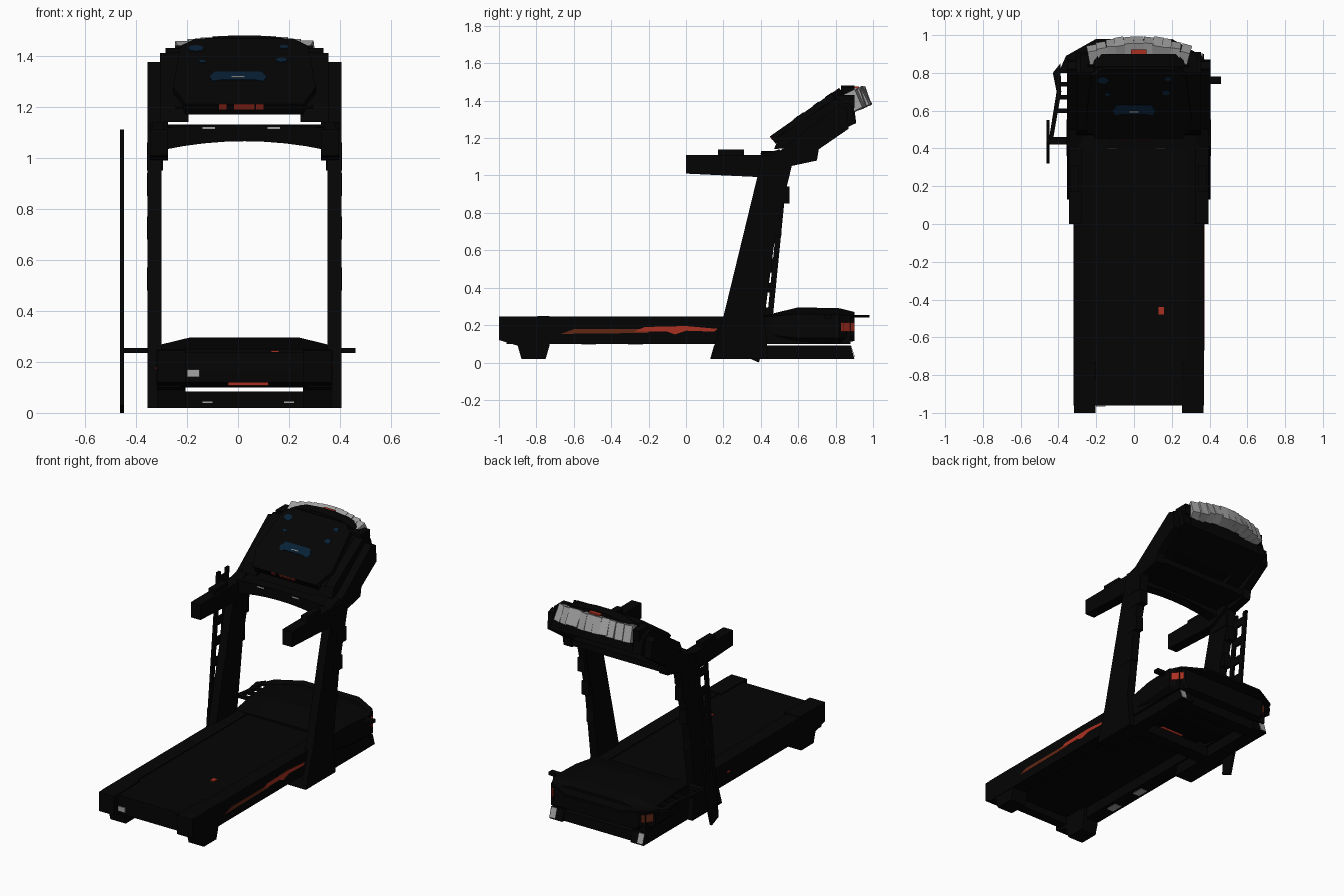
import bpy, bmesh, random
from math import radians, pi, cos, sin
from mathutils import Matrix, Vector

cube = bpy.data.objects.get("Cube")
if cube:
    bpy.data.objects.remove(cube, do_unlink=True)
random.seed(4)

# Main measures of the frame
CENTRE = .025
DECK_TOP, DECK_LOW, DECK_END = .245, .1, -.96
OUTER, INNER = .345, .25
BASE_LOW, BASE_TOP, BASE_END = .02, .09, .88
GRIP_TOP, GRIP_LOW = 1.11, 1
SKIN = .006


def material(name, red, green, blue):
    mat = bpy.data.materials.new(name)
    mat.use_nodes = True
    mat.diffuse_color = (red, green, blue, 1)
    shader = mat.node_tree.nodes["Principled BSDF"]
    shader.inputs["Base Color"].default_value = mat.diffuse_color
    return mat


BLACK = material("frame black", .0012, .0012, .0012)
BELT = material("belt black", .0014, .0014, .0014)
GREY = material("light grey", .36, .36, .36)
RED = material("accent red", .4, .03, .015)
BROWN = material("dark orange", .12, .02, .007)
NAVY = material("display navy", .002, .014, .035)


def loft(name, rings, mat=BLACK, matrix=Matrix()):
    """Skin a list of equal-length rings and cap both ends."""
    bm = bmesh.new()
    loops = [[bm.verts.new(matrix @ Vector(point)) for point in ring] for ring in rings]
    for low, high in zip(loops, loops[1:]):
        for i in range(len(low)):
            bm.faces.new((low[i - 1], low[i], high[i], high[i - 1]))
    bm.faces.new(loops[0])
    bm.faces.new(loops[-1])
    bmesh.ops.recalc_face_normals(bm, faces=bm.faces)
    mesh = bpy.data.meshes.new(name)
    bm.to_mesh(mesh)
    bm.free()
    mesh.materials.append(mat)
    part = bpy.data.objects.new(name, mesh)
    bpy.context.collection.objects.link(part)


def side_prism(name, profile, left, right, mat=BLACK):
    loft(name, [[(x, y, z) for y, z in profile] for x in (left, right)], mat)


def flat_plate(name, outline, low, high, mat=BLACK, matrix=Matrix()):
    loft(name, [[(x, y, z) for x, y in outline] for z in (low, high)], mat, matrix)


def box(name, x, y, z, mat=BLACK, matrix=Matrix()):
    outline = [(x[0], y[0]), (x[1], y[0]), (x[1], y[1]), (x[0], y[1])]
    flat_plate(name, outline, z[0], z[1], mat, matrix)


def pair(name, profile, inner, outer, mat=BLACK):
    for side, sign in (("right", -1), ("left", 1)):
        side_prism(f"{name}_{side}", profile, CENTRE + sign * inner, CENTRE + sign * outer, mat)


def around(middle, half):
    return middle - half, middle + half


def mirrored(half_outline, middle=CENTRE):
    """Close an outline given only by its half widths."""
    right = [(middle + width, along) for width, along in half_outline]
    left = [(middle - width, along) for width, along in reversed(half_outline)]
    return right + left


def rectangle(y, z):
    return [(y[0], z[0]), (y[1], z[0]), (y[1], z[1]), (y[0], z[1])]


def ellipse(x, y, wide, high, sides=8):
    turns = [2 * pi * i / sides for i in range(sides)]
    return [(x + wide * cos(turn), y + high * sin(turn)) for turn in turns]


# Running deck: side rails, belt, rear feet
pair("deck_rail", rectangle((DECK_END, BASE_END), (DECK_LOW, DECK_TOP)), INNER, OUTER)
box("running_belt", around(CENTRE, INNER), (DECK_END, .6), (.17, DECK_TOP - SKIN), BELT)
box("rear_roller_cover", around(CENTRE, INNER), (DECK_END, -.9), (.12, DECK_TOP - SKIN))
foot = [(-1, DECK_TOP), (-1, .12), (-.9, BASE_TOP), (-.88, BASE_LOW),
        (-.75, BASE_LOW), (-.73, BASE_TOP), (-.73, DECK_TOP + SKIN / 2)]
pair("rear_foot", foot, INNER - .02, OUTER - SKIN / 2)
box("belt_safety_mark", around(.145, .015), around(-.46, .02), (.23, DECK_TOP), RED)
box("rear_label", (-.2, -.15), (DECK_END - SKIN, DECK_END), (.14, .17), GREY)

# Accents along the rails
rail_side = CENTRE + OUTER
side_prism("rail_stripe_brown", [(-.67, .153), (-.2, .158), (-.2, .178), (-.6, .178)],
           rail_side - SKIN, rail_side + SKIN / 3, BROWN)
side_prism("rail_stripe_red", [(-.28, .165), (-.1, .165), (-.06, .15), (0, .17), (.15, .165),
                               (.17, .18), (0, .195), (-.22, .19)],
           rail_side - SKIN, rail_side + SKIN / 2, RED)
side_prism("rail_mark", rectangle((0, .03), (.17, .18)), CENTRE - OUTER - SKIN / 2, CENTRE - OUTER, RED)
for y in (-.52, -.27):
    box("underside_label", (-.3, -INNER), around(y, .04), (DECK_LOW - SKIN / 2, DECK_LOW), GREY)


# Motor hood: rings from the belt end to the far end
def hood_ring(y, width, low, shoulder, crown):
    half = [(width * .92, low), (width, low + .03), (width, shoulder), (width * .6, crown)]
    return [(x, y, z) for x, z in mirrored(half)]


loft("motor_hood", [hood_ring(.42, .34, .12, DECK_TOP, DECK_TOP + SKIN),
                    hood_ring(.6, .36, DECK_LOW, .26, .295),
                    hood_ring(.82, .375, DECK_LOW, .255, .29),
                    hood_ring(.9, .31, .115, .245, .27)])
flat_plate("hood_lip", mirrored([(.4, .8), (.36, .89), (.2, .98)], 0), .24, DECK_TOP + .01)
for sign, mat in ((-1, BROWN), (1, RED)):
    corner = [(CENTRE + sign * .37, .83), (CENTRE + sign * .32, .89),
              (CENTRE + sign * .325, .9), (CENTRE + sign * .375, .84)]
    flat_plate("hood_corner_accent", corner, .165, .215, mat)
box("hood_front_mark", (-.04, .12), (.4, .42), (.108, .12), RED)

# Base frame below the hood, with pale plates on its sloping end
base = [(.13, BASE_LOW), (.9, BASE_LOW), (BASE_END, BASE_TOP), (.15, BASE_TOP)]
pair("base_rail", base, INNER, OUTER)
slope_plate = [(.9, .03), (.9 + SKIN / 2, .03), (BASE_END + SKIN / 2, BASE_TOP), (BASE_END, BASE_TOP)]
pair("base_end_plate", slope_plate, .3, OUTER - SKIN, GREY)
for y in (.4, BASE_END - .045):
    box("base_crossbar", around(CENTRE, INNER), around(y, .045), (BASE_LOW, BASE_TOP - SKIN))
for x in (-.12, .2):
    box("base_label", around(x, .02), (.35, .36), (.038, .044), GREY)

# Leaning uprights with clamps at the back
upright = [(.13, BASE_LOW), (.2, DECK_TOP), (.41, GRIP_TOP), (.58, GRIP_TOP),
           (.48, .7), (.42, DECK_TOP), (.44, BASE_LOW)]
pair("upright", upright, .325, .38)
for z in (.48, .68, .85):
    back = .34 + z / 4
    pair("upright_clamp", rectangle((back - .1, back), (z, z + BASE_TOP)), .33, .382)
pair("upright_collar", rectangle((.4, .54), (.95, 1.06)), .32, .382)

# Hand grips
grip = [(0, GRIP_TOP), (0, GRIP_LOW + .01), (.42, GRIP_LOW - .01), (.56, 1.06), (.5, 1.14), (.4, GRIP_TOP)]
pair("hand_grip", grip, .3, .37)
pair("grip_switch", rectangle((.17, .31), (GRIP_TOP, 1.14)), .315, .36)

# Arched crossbar between the grips, and the tray behind it
arch = [CENTRE + i * .08 for i in range(-4, 5)]
lower = [(x, .4, 1.065 - (x - CENTRE) ** 2 / 3) for x in arch]
upper = [(x, .4, 1.13 - (x - CENTRE) ** 2 / 8) for x in reversed(arch)]
ring = lower + upper
loft("crossbar", [ring, [(x, y + .07, z) for x, y, z in ring]])
side_prism("tray", [(.45, 1.08), (.7, 1.09), (.7, 1.13), (.45, 1.12)], CENTRE - .32, CENTRE + .32)
for x in (-.115, .14):
    box("crossbar_sensor", around(x, .025), (.4 - SKIN / 3, .4), (1.112, 1.12), GREY)

# Arms and wings carrying the console
arm = [(.42, 1.09), (.5, 1.13), (.82, 1.375), (.86, 1.36), (.87, 1.25), (.71, 1.14), (.7, 1.08), (.56, 1.05)]
pair("console_arm", arm, .32, .38)
wing = [(.47, 1.14), (.5, 1.21), (.8, 1.41), (.88, 1.38), (.91, 1.28), (.65, 1.16)]
pair("console_wing", wing, .22, .33)

# Console body with a rounded cap
body = [(.48, 1.2), (.52, 1.18), (.7, 1.2), (.91, 1.28), (.9, 1.36), (.84, 1.44)]
side_prism("console_body", body, CENTRE - .27, CENTRE + .27)
cap = mirrored([(.26, 1.34), (.24, 1.44), (.15, 1.47), (.05, 1.48)])
loft("console_cap", [[(x, y, z) for x, z in cap] for y in (.83, .9)])
pair("cap_end", rectangle((.8, .9), (1.36, 1.43)), .24, .31)
box("cap_mark", around(CENTRE, .04), (.9, .925), (1.465, 1.475), RED)

# Sloping display panel, drawn flat and tilted into place
SLOPE = Matrix.Translation((0, .45, 1.21)) @ Matrix.Rotation(radians(35), 4, "X")
panel = mirrored([(.23, 0), (.28, .12), (.25, .4), (.19, .45)])
flat_plate("display_panel", panel, -.05, 0, BELT, SLOPE)
display = mirrored([(.06, .165), (.1, .155), (.112, .185), (.09, .22)], 0)
flat_plate("main_display", display, -SKIN, SKIN / 2, NAVY, SLOPE)
box("display_line", around(0, .025), around(.18, .003), (0, SKIN), GREY, SLOPE)
for x, along, radius in ((-.165, .38, .03), (.18, .39, .018), (-.14, .29, .014), (.17, .3, .022)):
    flat_plate("small_display", ellipse(x, along, radius, radius * .7), -SKIN, SKIN / 2, NAVY, SLOPE)

# Red buttons on the lower edge of the panel
for x, half in ((-.06, .014), (.01, .025), (.05, .014), (.085, .014)):
    box("red_button", around(x, half), (-SKIN / 2, 0), (-.022, 0), RED, SLOPE)

# Fan of grey slats round the top of the console
for i in range(-5, 6):
    offset = i * .048
    sag = offset * offset
    place = Matrix.Translation((CENTRE + offset, .93 - sag * .75, 1.42 - sag / 3))
    place @= Matrix.Rotation(random.uniform(-.1, .1) - offset, 4, "Z")
    place @= Matrix.Rotation(random.uniform(.3, .5), 4, "X")
    box("grey_slat", around(0, .026), (-.03, .045), (-.06, .045), GREY, place)

# Thin ladder panel leaning beside the right upright
LADDER = around(-.455, .008)


def ladder_piece(name, front, back, low, high):
    lean = .1
    profile = [(front + low * lean, low), (back + low * lean, low),
               (back + high * lean, high), (front + high * lean, high)]
    side_prism(name, profile, *LADDER)


side_prism("ladder_foot", [(.32, .03), (.39, 0), (.46, DECK_TOP), (.34, DECK_TOP)], *LADDER)
for front in (.32, .41):
    ladder_piece("ladder_strip", front, front + .03, .2, GRIP_TOP)
for i in range(7):
    low = DECK_TOP + i * .13
    ladder_piece("ladder_rung", .34, .42, low, low + .05)

# Brackets tying the ladder to the hood, and a short peg opposite
BRACKET = (.235, .255)
box("ladder_bracket", (LADDER[0], -.33), around(.44, .02), BRACKET)
bracket_arm = [(-.45, .45), (-.43, .44), (-.385, .7), (-.39, .85), (-.43, .8), (-.41, .7)]
flat_plate("bracket_arm", bracket_arm, *BRACKET)
for y in (.6, .67, .74):
    box("bracket_rung", (-.41, -.33), around(y, .012), BRACKET)
box("hood_peg", (.37, .46), around(.76, .02), BRACKET)
